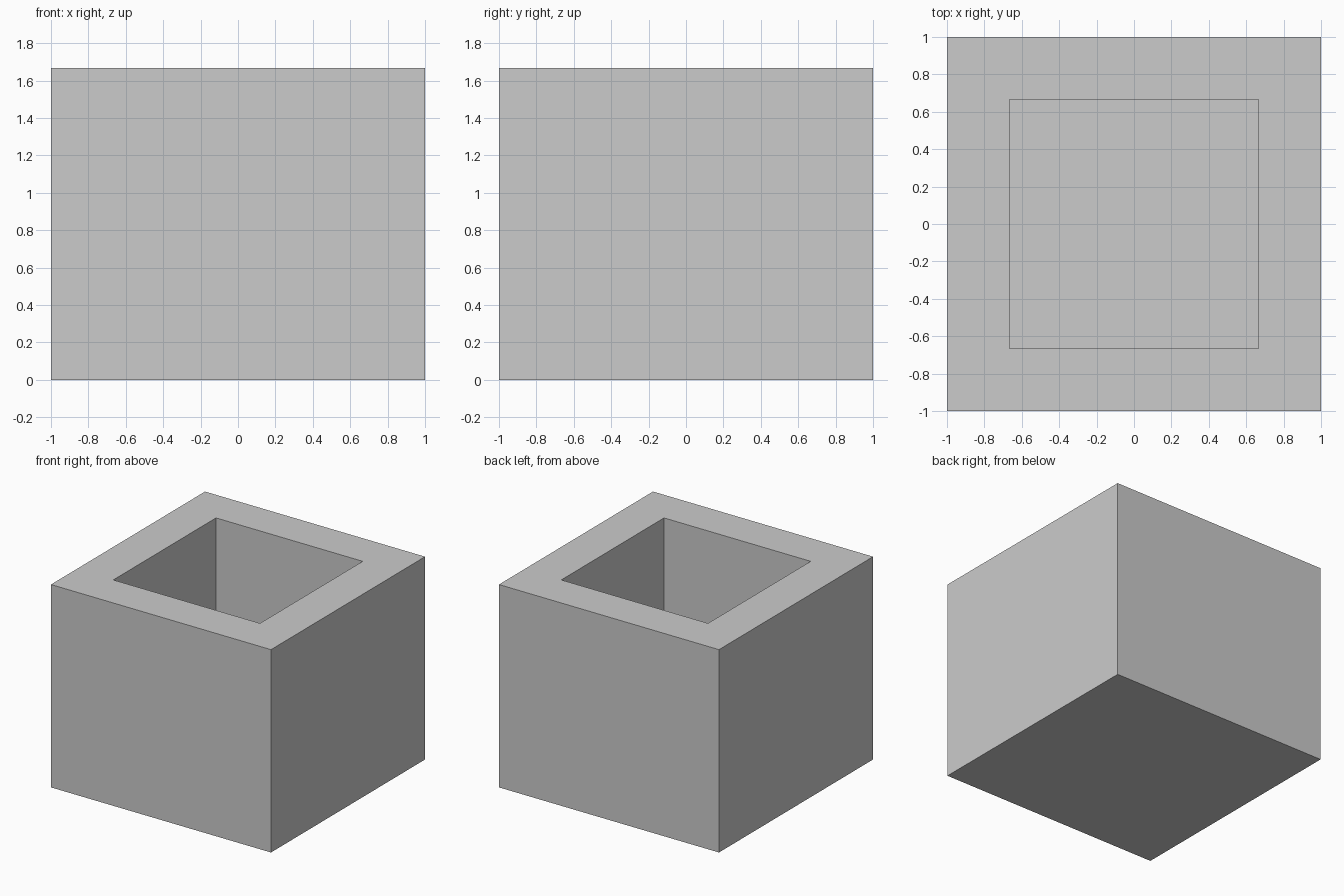
import bpy
import bmesh
from mathutils import Matrix, Vector

if "Cube" in bpy.data.objects:
    bpy.data.objects.remove(bpy.data.objects["Cube"])

WIDTH = 2.0
HEIGHT = 5 / 3
WALL = 1 / 3

# Solid block standing on the ground
bm = bmesh.new()
bmesh.ops.create_cube(
    bm, size=1,
    matrix=Matrix.Translation((0, 0, HEIGHT / 2)) @ Matrix.Diagonal((WIDTH, WIDTH, HEIGHT, 1)))

# Square rim inset from the top face, then the recess pushed down to the floor
bm.normal_update()
top = max(bm.faces, key=lambda f: f.calc_center_median().z)
bmesh.ops.inset_region(bm, faces=[top], thickness=WALL, use_even_offset=True)
floor = bmesh.ops.extrude_discrete_faces(bm, faces=[top])["faces"][0]
bmesh.ops.translate(bm, verts=floor.verts, vec=Vector((0, 0, WALL - HEIGHT)))
bmesh.ops.recalc_face_normals(bm, faces=bm.faces)

mesh = bpy.data.meshes.new("open_box")
bm.to_mesh(mesh)
bm.free()
box = bpy.data.objects.new("open_box", mesh)
bpy.context.collection.objects.link(box)
